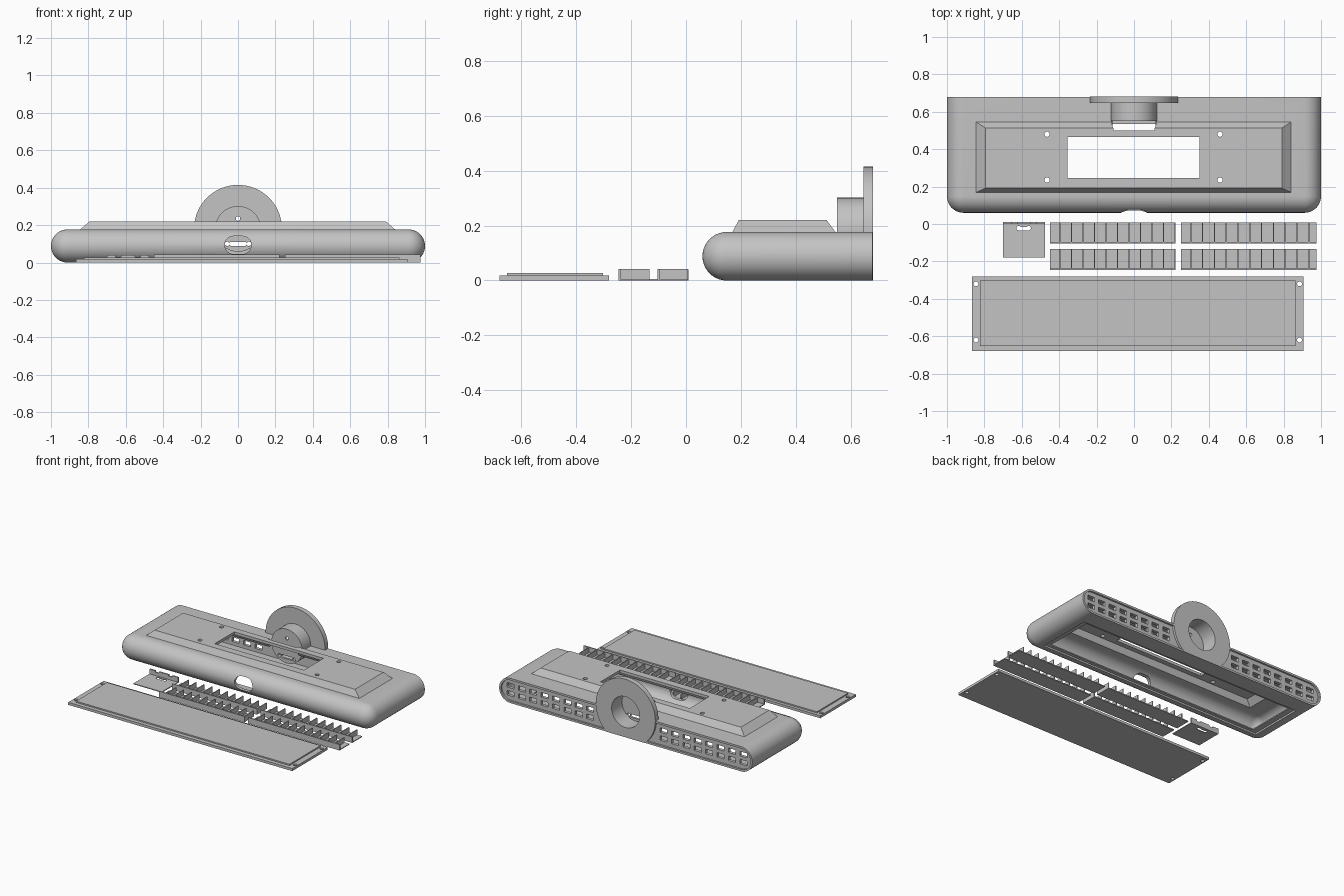
import bpy, bmesh, math

if "Cube" in bpy.data.objects:
    bpy.data.objects.remove(bpy.data.objects["Cube"])

grey = bpy.data.materials.new("plain grey")
grey.diffuse_color = (0.55, 0.55, 0.55, 1)
grey.use_nodes = True
grey.node_tree.nodes["Principled BSDF"].inputs["Base Color"].default_value = grey.diffuse_color


def finish(name, bm):
    bmesh.ops.remove_doubles(bm, verts=bm.verts, dist=1e-5)
    bmesh.ops.recalc_face_normals(bm, faces=bm.faces)
    me = bpy.data.meshes.new(name)
    bm.to_mesh(me)
    bm.free()
    ob = bpy.data.objects.new(name, me)
    bpy.context.collection.objects.link(ob)
    me.materials.append(grey)
    return ob


def loft(name, rings):
    """Skin a stack of equal point rings and cap both ends."""
    bm = bmesh.new()
    rows = [[bm.verts.new(p) for p in ring] for ring in rings]
    n = len(rows[0])
    for a, b in zip(rows, rows[1:]):
        for i in range(n):
            j = (i + 1) % n
            bm.faces.new((a[i], a[j], b[j], b[i]))
    bm.faces.new(rows[0][::-1])
    bm.faces.new(rows[-1])
    return finish(name, bm)


def boxes(name, specs):
    """Boxes given as (x0, x1, y0, y1, z0, z1)."""
    bm = bmesh.new()
    for x0, x1, y0, y1, z0, z1 in specs:
        vs = bmesh.ops.create_cube(bm, size=1)["verts"]
        for v in vs:
            v.co = ((x0 + x1) / 2 + v.co.x * (x1 - x0),
                    (y0 + y1) / 2 + v.co.y * (y1 - y0),
                    (z0 + z1) / 2 + v.co.z * (z1 - z0))
    return finish(name, bm)


def frustum(name, low, high):
    """Tapered block; low and high are (x0, x1, y0, y1, z)."""
    return loft(name, [[(a, c, z), (b, c, z), (b, d, z), (a, d, z)]
                       for a, b, c, d, z in (low, high)])


def slot(name, half, r, y0, y1, zc, xc=0, n=16):
    """Stadium (or circle when half is 0) extruded along y."""
    pts = []
    for side in (1, -1):
        for i in range(n + 1):
            a = -math.pi / 2 + math.pi * i / n
            pts.append((xc + side * (half + r * math.cos(a)), zc + side * r * math.sin(a)))
    if half == 0:
        pts = [(xc + r * math.cos(math.pi * i / n), zc + r * math.sin(math.pi * i / n))
               for i in range(2 * n)]
    return loft(name, [[(x, y, z) for x, z in pts] for y in (y0, y1)])


def pin(x, y, r, z0, z1, n=20):
    """Vertical round cutter."""
    return loft("pin", [[(x + r * math.cos(2 * math.pi * i / n),
                          y + r * math.sin(2 * math.pi * i / n), z) for i in range(n)]
                        for z in (z0, z1)])


R = 0.0885


def rounded_tray(name, r, y1, steps=20, corner=10):
    """Pillow with round front, corners and sides, flat at the back y1."""
    rings = []
    for k in range(steps + 1):
        p = -math.pi / 2 + math.pi * k / steps
        d, z = max(r * math.cos(p), 0.0004), R + r * math.sin(p)
        right = [(1 - R + d, y1, z)]
        for i in range(corner + 1):
            a = math.pi / 2 * i / corner
            right.append((1 - R + d * math.cos(a), 0.06 + R - d * math.sin(a), z))
        rings.append(right + [(-x, y, zz) for x, y, zz in reversed(right)])
    return loft(name, rings)


def combine(ob, tool, op="DIFFERENCE"):
    m = ob.modifiers.new("bool", "BOOLEAN")
    m.operation, m.object, m.solver = op, tool, "EXACT"
    bpy.context.view_layer.objects.active = ob
    bpy.ops.object.modifier_apply(modifier=m.name)
    bpy.data.objects.remove(tool)


def smooth(ob):
    bpy.ops.object.select_all(action="DESELECT")
    ob.select_set(True)
    bpy.context.view_layer.objects.active = ob
    bpy.ops.object.shade_smooth_by_angle(angle=math.radians(25))


# Hollow housing with raised tapered lid
body = rounded_tray("housing", R, 0.68)
combine(body, rounded_tray("cavity", R - 0.02, 0.645))
combine(body, frustum("lid", (-0.847, 0.843, 0.168, 0.547, 0.174),
                      (-0.793, 0.79, 0.192, 0.513, 0.22)), "UNION")
combine(body, frustum("lid_cavity", (-0.82, 0.82, 0.19, 0.522, 0.15),
                      (-0.775, 0.775, 0.21, 0.495, 0.20)))

# Window, underside opening with rebate for the cover, screw holes
combine(body, boxes("window", [(-0.355, 0.35, 0.245, 0.465, 0.1, 0.3)]))
combine(body, boxes("opening", [(-0.85, 0.85, 0.18, 0.535, -0.1, 0.06)]))
combine(body, boxes("rebate", [(-0.89, 0.89, 0.156, 0.56, -0.1, 0.012)]))
for x in (-0.465, 0.46):
    for y in (0.235, 0.48):
        combine(body, pin(x, y, 0.014, 0.15, 0.3))

# Front cable slot, inset back panel, vents, seat for the disc and hub
combine(body, slot("front_slot", 0.023, 0.048, 0.0, 0.14, 0.093))
combine(body, slot("panel", 1 - R, R - 0.014, 0.667, 0.72, R))
combine(body, boxes("vents", [(s * x - 0.028, s * x + 0.028, 0.62, 0.7, z - 0.016, z + 0.016)
                              for s in (-1, 1) for z in (0.06, 0.117)
                              for x in [0.29 + 0.09 * i for i in range(8)]]))
combine(body, slot("disc_seat", 0, 0.23, 0.65, 0.75, 0.18, n=32))
combine(body, slot("hub_seat", 0, 0.118, 0.5, 0.7, 0.18, n=32))
smooth(body)

# Disc with a cup-shaped hub, trimmed level with the underside
disc = slot("mounting_disc", 0, 0.235, 0.647, 0.682, 0.18, n=36)
combine(disc, slot("hub", 0, 0.122, 0.55, 0.66, 0.18, n=36), "UNION")
combine(disc, slot("hub_recess", 0, 0.11, 0.565, 0.75, 0.18, n=36))
combine(disc, boxes("trim", [(-0.5, 0.5, 0.4, 0.9, -0.3, 0.0)]))
for x, z in ((0, 0.235), (-0.058, 0.1), (0.058, 0.1)):
    combine(disc, slot("screw", 0, 0.012, 0.5, 0.62, z, x, n=10))
combine(disc, slot("hub_slot", 0.035, 0.011, 0.5, 0.62, 0.1))
smooth(disc)

# Bottom cover with raised panel and corner screw holes
cover = boxes("cover", [(-0.865, 0.905, -0.68, -0.28, 0, 0.018)])
combine(cover, boxes("cover_panel", [(-0.823, 0.863, -0.652, -0.302, 0.01, 0.027)]), "UNION")
for x in (-0.845, 0.885):
    for y in (-0.62, -0.32):
        combine(cover, pin(x, y, 0.013, -0.1, 0.1))

# Finned strips: thin base, long front wall, upright cross fins
for k, (x0, x1) in enumerate(((-0.45, 0.222), (0.25, 0.975))):
    for j, y0 in enumerate((-0.104, -0.246)):
        y1 = y0 + 0.112
        strip = boxes(f"finned_strip_{k}_{j}", [(x0, x1, y0, y1, 0, 0.006)])
        combine(strip, boxes("wall", [(x0, x1, y0, y0 + 0.008, 0, 0.042)]), "UNION")
        n = 11
        first = x0 + 0.054
        step = (x1 - 0.003 - first) / (n - 1) if k == 0 else 0.063
        fins = [(first + i * step - 0.003, first + i * step + 0.003,
                 y0 + 0.004, y1, 0.003, 0.042) for i in range(n)]
        combine(strip, boxes("fins", fins), "UNION")

# Small bracket with a back wall and a slotted hole
bracket = boxes("bracket", [(-0.70, -0.475, -0.18, 0.01, 0, 0.006)])
combine(bracket, boxes("bracket_wall", [(-0.70, -0.475, 0.0, 0.01, 0, 0.04)]), "UNION")
combine(bracket, boxes("bracket_slot", [(-0.615, -0.565, -0.034, -0.015, -0.1, 0.02)]))
for x in (-0.617, -0.563):
    combine(bracket, pin(x, -0.022, 0.012, -0.1, 0.02))
combine(bracket, boxes("wall_notches", [(x, x + 0.03, -0.005, 0.02, 0.03, 0.06)
                                        for x in (-0.655, -0.55)]))
